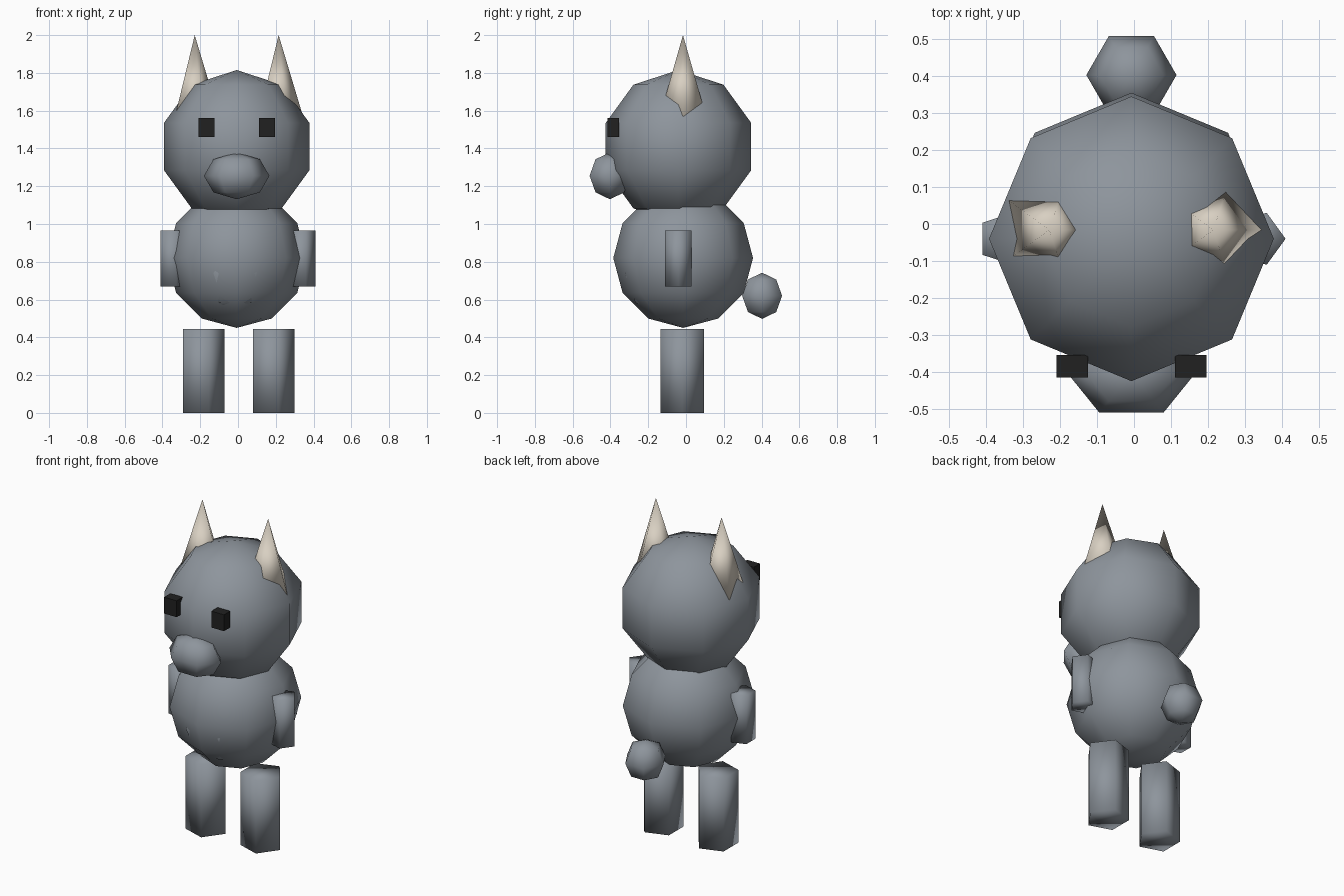
import bpy
import bmesh
from math import sin, cos, pi

if "Cube" in bpy.data.objects:
    bpy.data.objects.remove(bpy.data.objects["Cube"], do_unlink=True)

MID = -0.007  # x of the symmetry plane


def material(name, rgb):
    mat = bpy.data.materials.new(name)
    mat.use_nodes = True
    colour = (*rgb, 1.0)
    mat.diffuse_color = colour
    mat.node_tree.nodes["Principled BSDF"].inputs["Base Color"].default_value = colour
    return mat


grey = material("slate grey fur", (0.27, 0.30, 0.335))
cream = material("cream ears", (0.69, 0.63, 0.54))
black = material("black eyes", (0.015, 0.015, 0.015))


def finish(name, bm, mat, loc, smooth=True):
    bmesh.ops.recalc_face_normals(bm, faces=bm.faces)
    for face in bm.faces:
        face.smooth = smooth
    mesh = bpy.data.meshes.new(name)
    bm.to_mesh(mesh)
    bm.free()
    mesh.materials.append(mat)
    obj = bpy.data.objects.new(name, mesh)
    obj.location = loc
    bpy.context.collection.objects.link(obj)
    return obj


def lathe(name, profile, sides, loc, mat, stretch=1.0):
    """Turn (radius, height) points about z, first corner on +x."""
    bm = bmesh.new()
    rings = []
    for r, z in profile:
        if r < 1e-5:
            rings.append([bm.verts.new((0, 0, z))] * sides)
        else:
            angles = [2 * pi * i / sides for i in range(sides)]
            rings.append([bm.verts.new((r * cos(a) * stretch, r * sin(a), z)) for a in angles])
    for low, high in zip(rings, rings[1:]):
        for i in range(sides):
            j = (i + 1) % sides
            corners = dict.fromkeys((low[i], low[j], high[j], high[i]))
            bm.faces.new(list(corners))
    for ring in (rings[0], rings[-1]):
        if len(set(ring)) > 1:
            bm.faces.new(ring)
    return finish(name, bm, mat, loc)


def ball(name, radius, sides, rings, loc, stretch=1.0):
    steps = [pi * i / rings for i in range(rings + 1)]
    profile = [(radius * sin(t), -radius * cos(t)) for t in steps]
    return lathe(name, profile, sides, loc, grey, stretch)


def box(name, size, loc, mat):
    bm = bmesh.new()
    bmesh.ops.create_cube(bm, size=1.0)
    bmesh.ops.scale(bm, vec=size, verts=bm.verts)
    return finish(name, bm, mat, loc, smooth=False)


# Rounded masses
ball("body", 0.37, 8, 6, (MID, -0.015, 0.82))
ball("belly", 0.222, 6, 4, (MID - 0.006, -0.132, 0.74))
ball("head", 0.405, 8, 5, (MID, -0.04, 1.41))
ball("muzzle", 0.124, 6, 4, (MID, -0.403, 1.255), stretch=1.4)
ball("tail", 0.122, 6, 4, (MID, 0.403, 0.62))

# Paired limbs, ears and eyes
for side, s in (("left", 1), ("right", -1)):
    lathe(side + "_leg", [(0.121, 0), (0.121, 0.445)], 5,
          (MID + s * 0.185, -0.02, 0), grey)
    lathe(side + "_arm", [(0.074, 0), (0.074, 0.295)], 5,
          (MID + s * 0.343, -0.04, 0.67), grey)
    lathe(side + "_ear", [(0.135, 0), (0, 0.45)], 5,
          (MID + s * 0.222, -0.016, 1.55), cream)
    box(side + "_eye", (0.085, 0.06, 0.1), (MID + s * 0.16, -0.385, 1.51), black)
